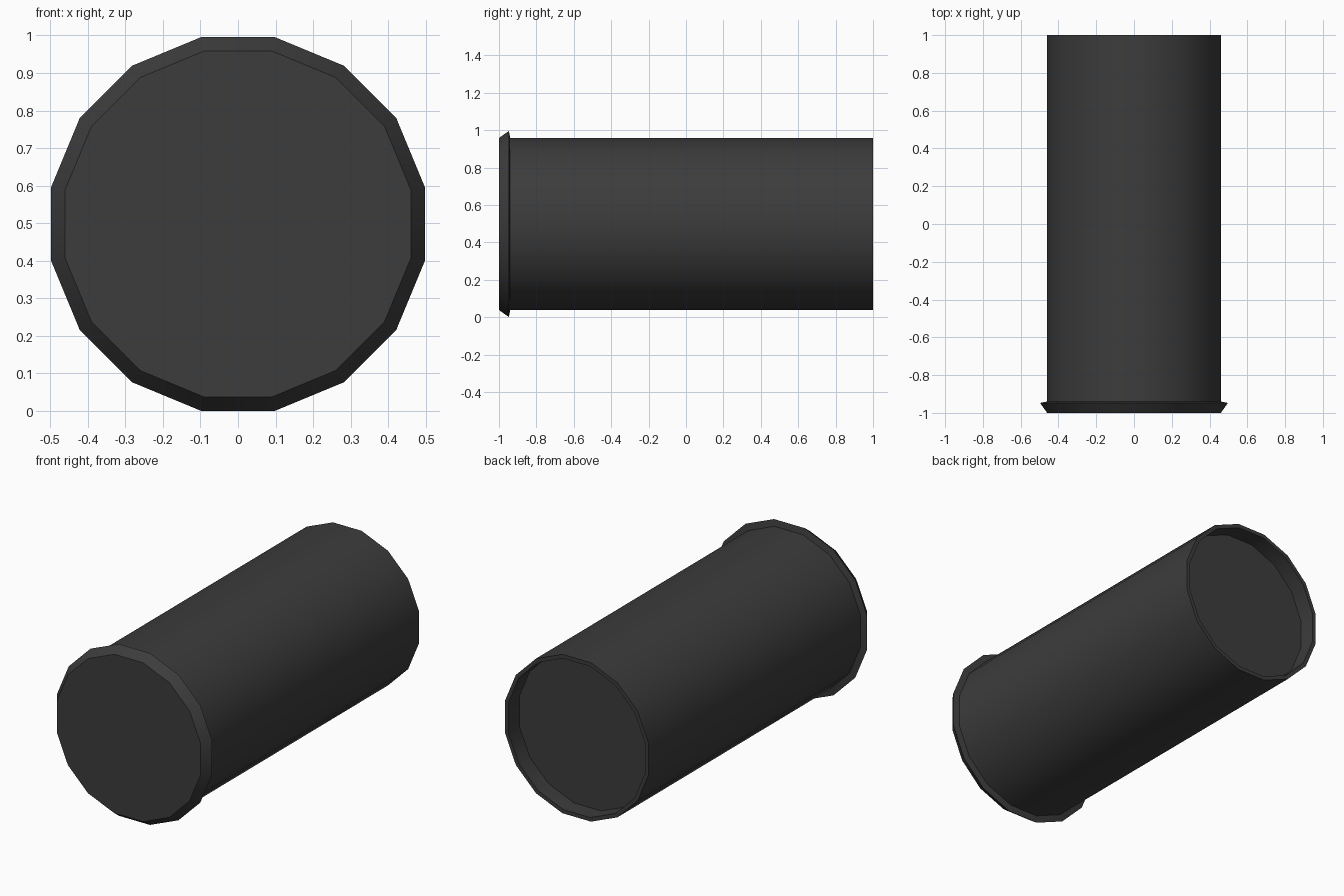
import bpy, bmesh
from math import sin, cos, pi

if "Cube" in bpy.data.objects:
    bpy.data.objects.remove(bpy.data.objects["Cube"])

SIDES = 16
ZC = 0.498          # height of the axis

dark = bpy.data.materials.new("dark_grey")
dark.diffuse_color = (0.045, 0.045, 0.045, 1)
dark.use_nodes = True
dark.node_tree.nodes["Principled BSDF"].inputs["Base Color"].default_value = dark.diffuse_color


def lathe(name, profile, close_start=False, close_end=False):
    """Spin (y, radius) points about the y axis, flat side up, with optional end discs."""
    bm = bmesh.new()
    angles = [(i + 0.5) * 2 * pi / SIDES for i in range(SIDES)]
    rings = [[bm.verts.new((r * sin(a), y, ZC + r * cos(a))) for a in angles]
             for y, r in profile]
    for a, b in zip(rings, rings[1:]):
        for i in range(SIDES):
            j = (i + 1) % SIDES
            bm.faces.new((a[i], a[j], b[j], b[i]))
    if close_start:
        bm.faces.new(rings[0][::-1])
    if close_end:
        bm.faces.new(rings[-1])
    mesh = bpy.data.meshes.new(name)
    bm.to_mesh(mesh)
    bm.free()
    mesh.materials.append(dark)
    obj = bpy.data.objects.new(name, mesh)
    bpy.context.collection.objects.link(obj)
    bpy.ops.object.select_all(action='DESELECT')
    obj.select_set(True)
    bpy.context.view_layer.objects.active = obj
    bpy.ops.object.shade_smooth_by_angle(angle=pi / 6)
    return obj


# Flared end cap at the front
lathe("flared_end_cap", [(-1, 0.469), (-0.947, 0.507), (-0.94, 0.469)], close_start=True)

# Long barrel with a thin rim and a recessed disc at the back
lathe("barrel", [(-0.94, 0.469), (1, 0.469), (1, 0.446), (0.9, 0.446)], close_end=True)
